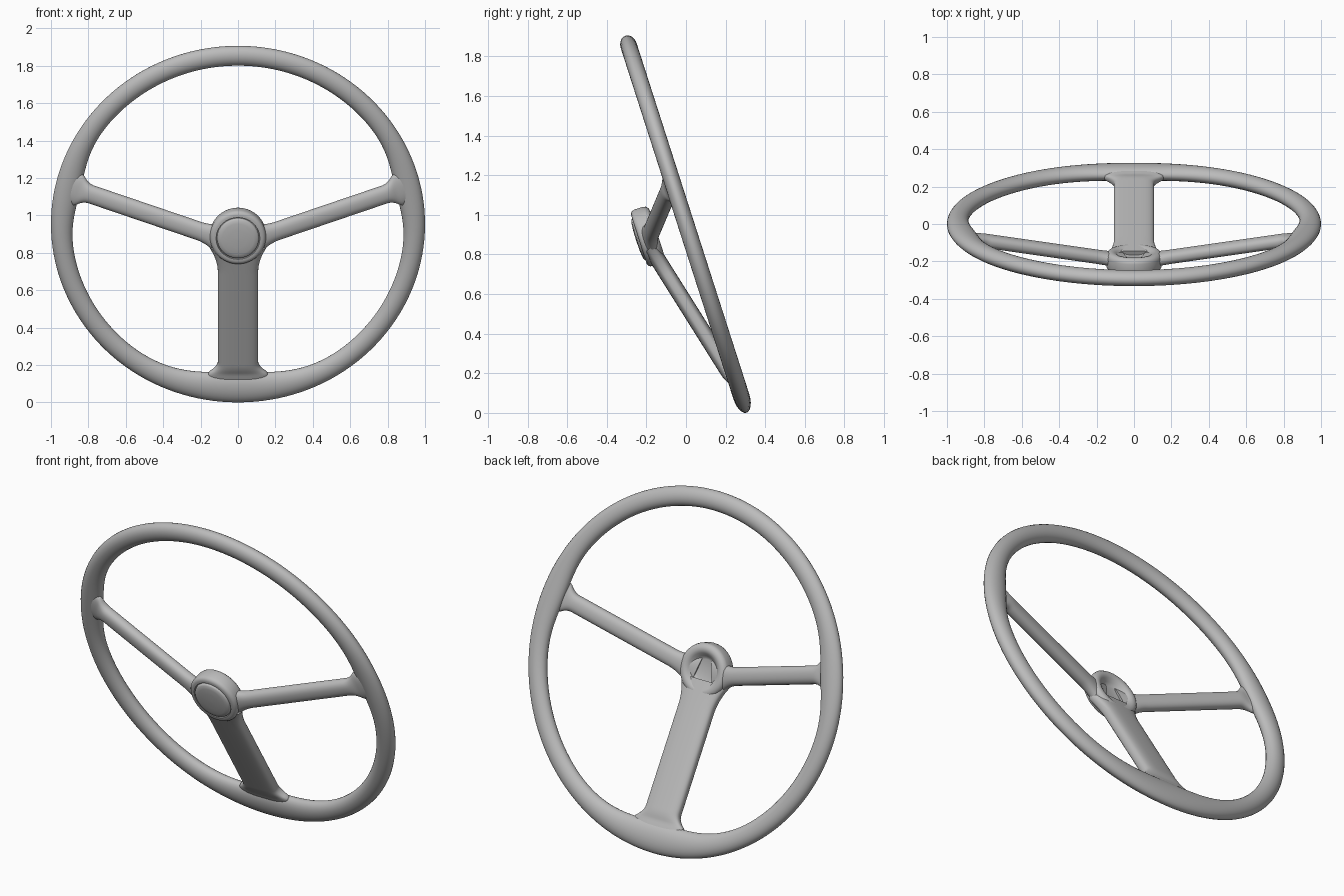
import bpy
import bmesh
from math import sin, cos, pi, radians, exp, copysign
from mathutils import Matrix, Vector

if "Cube" in bpy.data.objects:
    bpy.data.objects.remove(bpy.data.objects["Cube"], do_unlink=True)

# One grey material for the whole wheel
grey = bpy.data.materials.new("plain_grey")
grey.use_nodes = True
GREY = (0.5, 0.5, 0.5, 1)
grey.diffuse_color = GREY
grey.node_tree.nodes["Principled BSDF"].inputs["Base Color"].default_value = GREY

# Wheel frame: local XY is the rim plane, local Z points to the driver
FRAME = Matrix.Translation((0, 0, 0.953)) @ Matrix.Rotation(radians(107.8), 4, "X")


def skin(name, rings, closed=False):
    """Bridge equal-sized rings of points into one smooth surface."""
    bm = bmesh.new()
    loops = [[bm.verts.new(p) for p in ring] for ring in rings]
    n = len(loops[0])
    pairs = list(zip(loops, loops[1:]))
    if closed:
        pairs.append((loops[-1], loops[0]))
    for a, b in pairs:
        for i in range(n):
            j = (i + 1) % n
            bm.faces.new((a[i], a[j], b[j], b[i]))
    if not closed:
        bm.faces.new(loops[0])
        bm.faces.new(loops[-1])
    bmesh.ops.recalc_face_normals(bm, faces=bm.faces)
    mesh = bpy.data.meshes.new(name)
    bm.to_mesh(mesh)
    bm.free()
    mesh.materials.append(grey)
    obj = bpy.data.objects.new(name, mesh)
    bpy.context.collection.objects.link(obj)
    obj.matrix_world = FRAME
    bpy.ops.object.select_all(action="DESELECT")
    obj.select_set(True)
    bpy.context.view_layer.objects.active = obj
    bpy.ops.object.shade_smooth_by_angle(angle=radians(40))
    return obj


def oval(half_w, half_t, power, count=32):
    """Rounded cross-section; a higher power gives flatter faces."""
    pts = []
    for i in range(count):
        a = 2 * pi * i / count
        c, s = cos(a), sin(a)
        pts.append((half_w * copysign(abs(c) ** (2 / power), c),
                    half_t * copysign(abs(s) ** (2 / power), s)))
    return pts


# Rim: oval tube that swells inward where the spokes join
def swell(deg):
    total = 0
    for centre, amount, spread in ((13, 0.028, 9), (167, 0.028, 9), (270, 0.062, 14)):
        off = (deg - centre + 180) % 360 - 180
        total += amount * exp(-off * off / (2 * spread * spread))
    return total


rim_rings = []
for k in range(144):
    deg = k * 2.5
    a = radians(deg)
    half = 0.054 + swell(deg) / 2
    rim_rings.append([((1 - half + u) * cos(a), (1 - half + u) * sin(a), v)
                      for u, v in oval(half, 0.042, 2, 24)])
skin("rim", rim_rings, closed=True)


# Spokes: straight bars with fillet flares at hub and rim
def spoke(name, start, end, half_w, half_t, power, hub_flare, rim_flare, reach):
    start, end = Vector(start), Vector(end)
    axis = (end - start).normalized()
    side = Vector((0, 0, 1)).cross(axis).normalized()
    up = axis.cross(side)
    length = (end - start).length
    rings = []
    steps = 80
    for k in range(steps + 1):
        d = length * k / steps
        near_hub = max(0, 1 - d / 0.16) ** 2
        near_rim = max(0, (reach - (length - d)) / 0.06) ** 2
        w = half_w + hub_flare * near_hub + min(rim_flare * near_rim, rim_flare * 1.3)
        t = half_t - 0.25 * half_t * min(near_rim, 1)
        rings.append([start + axis * d + side * u + up * v for u, v in oval(w, t, power)])
    return skin(name, rings)


spoke("lower_spoke", (0, -0.06, 0.207), (0, -0.9, -0.008),
      0.108, 0.04, 3, 0.045, 0.04, 0.14)
side_spokes = spoke("side_spokes", (0.06, -0.023, 0.212), (0.93, 0.22, 0.003),
                    0.05, 0.036, 2.3, 0.06, 0.03, 0.155)
side_spokes.modifiers.new("mirror", "MIRROR").use_mirror_merge = False

# Hub: turned profile, from the dished back round to the domed front cap
profile = [(0.004, 0.192), (0.06, 0.192), (0.07, 0.188), (0.08, 0.178),
           (0.095, 0.162), (0.106, 0.155), (0.12, 0.152), (0.135, 0.156),
           (0.146, 0.166), (0.15, 0.18), (0.15, 0.226), (0.147, 0.238),
           (0.14, 0.246), (0.13, 0.25), (0.117, 0.25), (0.115, 0.242),
           (0.112, 0.242), (0.11, 0.252), (0.104, 0.257), (0.085, 0.261),
           (0.05, 0.264), (0.004, 0.265)]
skin("hub", [[(r * cos(2 * pi * i / 64), r * sin(2 * pi * i / 64), z)
              for i in range(64)] for r, z in profile])
